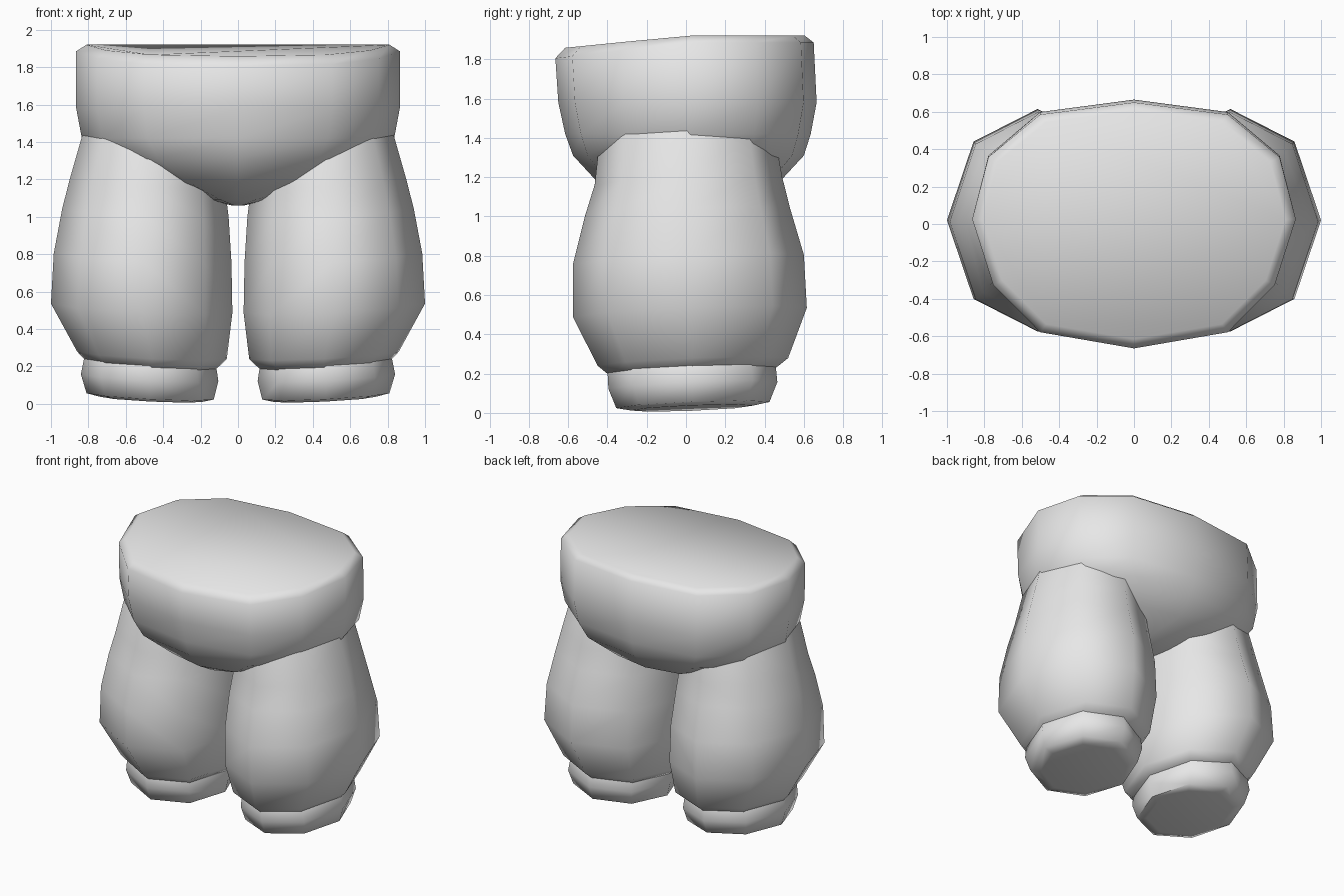
import bpy, bmesh, math

cube = bpy.data.objects.get("Cube")
if cube:
    bpy.data.objects.remove(cube, do_unlink=True)

cloth = bpy.data.materials.new("light grey cloth")
cloth.use_nodes = True
grey = (0.8, 0.8, 0.8, 1)
cloth.diffuse_color = grey
cloth.node_tree.nodes["Principled BSDF"].inputs["Base Color"].default_value = grey


def loft(name, rings):
    """Skin a stack of rings, bottom to top, and cap both ends."""
    bm = bmesh.new()
    loops = [[bm.verts.new(p) for p in ring] for ring in rings]
    n = len(loops[0])
    for low, high in zip(loops, loops[1:]):
        for i in range(n):
            j = (i + 1) % n
            bm.faces.new((low[i], low[j], high[j], high[i]))
    bm.faces.new(loops[0][::-1])
    bm.faces.new(loops[-1])
    bmesh.ops.recalc_face_normals(bm, faces=bm.faces)
    mesh = bpy.data.meshes.new(name)
    bm.to_mesh(mesh)
    bm.free()
    mesh.materials.append(cloth)
    obj = bpy.data.objects.new(name, mesh)
    bpy.context.collection.objects.link(obj)
    bpy.ops.object.select_all(action="DESELECT")
    obj.select_set(True)
    bpy.context.view_layer.objects.active = obj
    bpy.ops.object.shade_smooth_by_angle(angle=math.radians(62))
    return obj


# Hips: twelve-sided plan, front centre round to back centre, mirrored
half = [(0, -1), (.58, -.87), (.87, -.49), (1, .04), (.9, .55), (.58, .9), (0, 1)]
plan = half + [(-x, y) for x, y in half[-2:0:-1]]


def hip_ring(z, rx, front, back, slope=0.0):
    ring = []
    for x, y in plan:
        py = y * (back if y > 0 else front)
        ring.append((x * rx, py, z + slope * min(py, 0)))
    return ring


loft("hips", [
    hip_ring(1.06, .03, .12, .12),
    hip_ring(1.09, .16, .30, .30),
    hip_ring(1.18, .44, .455, .48),
    hip_ring(1.31, .74, .575, .60),
    hip_ring(1.42, .835, .615, .635),
    hip_ring(1.58, .865, .65, .665),
    hip_ring(1.885, .865, .665, .65, .12),
    hip_ring(1.92, .81, .615, .605, .1),
])


# Legs: eight-sided rings, slightly tilted, given by their extents
def leg_ring(side, z, inner, outer, front, back):
    cx, rx = (inner + outer) / 2, (outer - inner) / 2
    cy, ry = (front + back) / 2, (back - front) / 2
    ring = []
    for i in range(8):
        a = math.tau * i / 8
        x, y = cx + rx * math.cos(a), cy + ry * math.sin(a)
        ring.append((side * x, y, z + .04 * y + .05 * (x - .5)))
    return ring


leg = [
    (.20, .12, .80, -.38, .44),
    (.26, .06, .86, -.45, .52),
    (.51, .03, 1.0, -.575, .615),
    (.78, .035, .985, -.575, .60),
    (1.02, .05, .94, -.515, .53),
    (1.18, .07, .90, -.465, .49),
    (1.41, .09, .835, -.44, .45),
    (1.58, .14, .77, -.36, .38),
]
cuff = [
    (.025, .19, .74, -.28, .34),
    (.04, .13, .81, -.355, .425),
    (.14, .105, .84, -.395, .465),
    (.24, .12, .82, -.40, .455),
    (.30, .15, .78, -.36, .42),
]
for label, side in (("left", 1), ("right", -1)):
    loft(label + "_leg", [leg_ring(side, *r) for r in leg])
    loft(label + "_cuff", [leg_ring(side, *r) for r in cuff])
